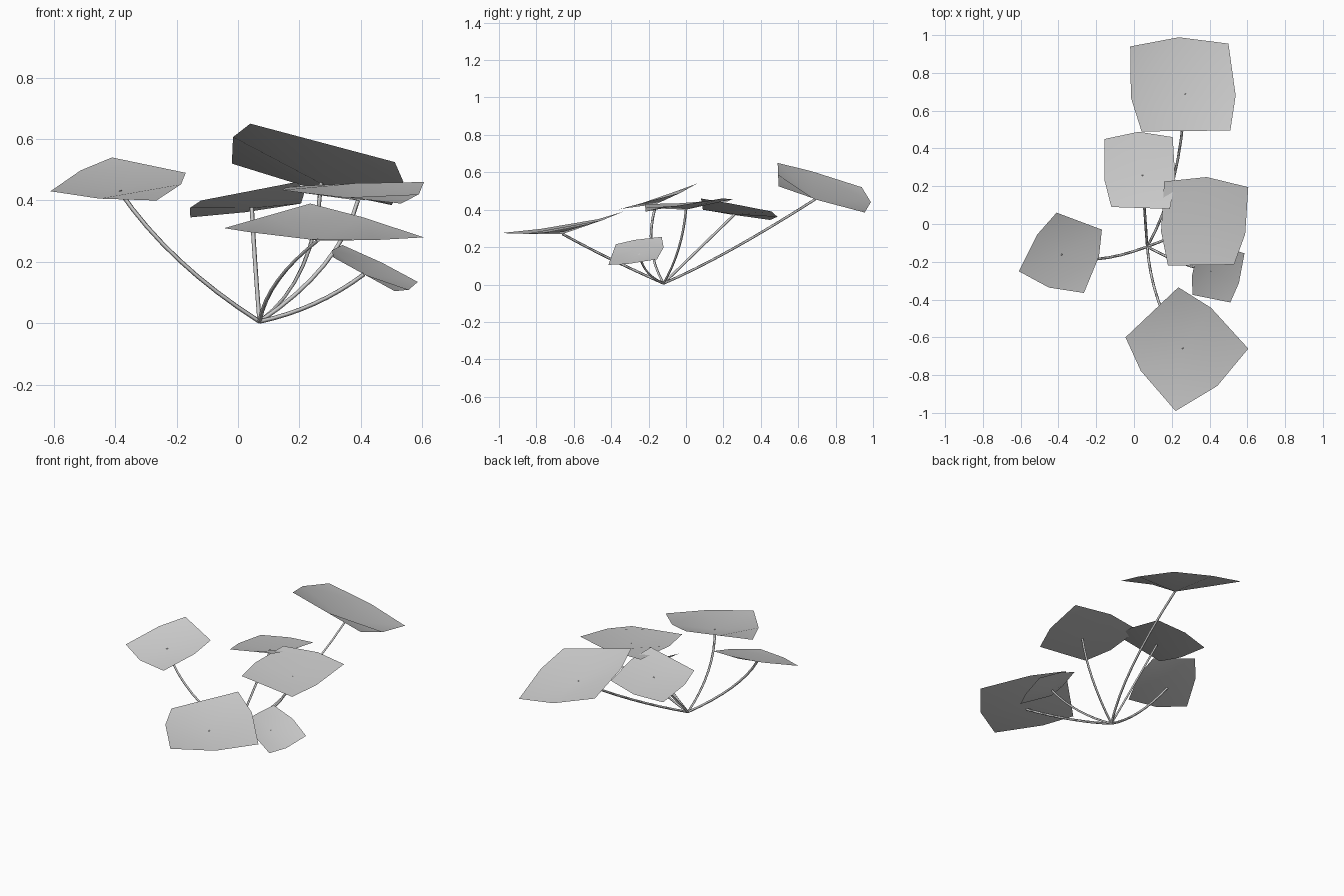
import bpy
from mathutils import Vector

cube = bpy.data.objects.get("Cube")
if cube:
    bpy.data.objects.remove(cube, do_unlink=True)


def make_material(name, colour):
    mat = bpy.data.materials.new(name)
    mat.use_nodes = True
    mat.diffuse_color = colour
    mat.node_tree.nodes["Principled BSDF"].inputs["Base Color"].default_value = colour
    return mat


grey = make_material("pale grey", (0.6, 0.6, 0.6, 1))
ROOT = Vector((0.07, -0.12, 0.006))
STEM_RADIUS = 0.007
STEM_STEPS = 8


def make_leaf(name, corners, centre):
    """Four-panel leaf: flat base edge, bulging sides and rounded far edge."""
    base_l, base_r, far_r, far_l = corners
    base_mid = (base_l + base_r) / 2
    far_mid = (far_l + far_r) / 2
    left_mid = (base_l + far_l) / 2
    right_mid = (base_r + far_r) / 2
    along = far_mid - base_mid
    across = right_mid - left_mid
    far_mid = far_mid + along * 0.09
    left_mid = left_mid - along * 0.1 - across * 0.06
    right_mid = right_mid - along * 0.1 + across * 0.06
    verts = [base_l, base_mid, base_r, left_mid, centre, right_mid,
             far_l, far_mid, far_r]
    faces = [(i, i + 1, i + 4, i + 3) for i in (0, 1, 3, 4)]
    mesh = bpy.data.meshes.new(name)
    mesh.from_pydata(verts, [], faces)
    mesh.materials.append(grey)
    for poly in mesh.polygons:
        poly.use_smooth = True
    leaf = bpy.data.objects.new(name, mesh)
    bpy.context.collection.objects.link(leaf)


def make_stem(name, middle, tip):
    """Thin square tube on an arc from the root through the middle to the tip."""
    control = middle * 2 - (ROOT + tip) / 2
    curve = bpy.data.curves.new(name, "CURVE")
    curve.dimensions = "3D"
    curve.bevel_depth = STEM_RADIUS
    curve.bevel_resolution = 0
    curve.use_fill_caps = True
    spline = curve.splines.new("POLY")
    spline.points.add(STEM_STEPS)
    for i, point in enumerate(spline.points):
        t = i / STEM_STEPS
        pos = ROOT * (1 - t) ** 2 + control * (2 * t * (1 - t)) + tip * t * t
        point.co = (*pos, 1)
    curve.materials.append(grey)
    stem = bpy.data.objects.new(name, curve)
    bpy.context.collection.objects.link(stem)
    bpy.ops.object.select_all(action="DESELECT")
    stem.select_set(True)
    bpy.context.view_layer.objects.active = stem
    bpy.ops.object.convert(target="MESH")


# Each leaf: base left, base right, far right, far left, centre, stem middle
leaves = {
    "back": [(.04, .49, .65), (.51, .495, .525), (.5, .955, .385),
             (-.02, .94, .52), (.27, .69, .455), (.21, .24, .185)],
    "inner_back": [(-.12, .09, .4), (.19, .08, .46), (.205, .46, .39),
                   (-.155, .45, .345), (.045, .26, .375), (.055, .09, .21)],
    "inner_left": [(.18, -.22, .43), (.53, -.215, .39), (.605, .195, .46),
                   (.16, .225, .445), (.39, 0, .4), (.28, -.04, .19)],
    "front": [(.235, -.335, .39), (-.045, -.6, .31), (.22, -.99, .275),
              (.605, -.66, .28), (.26, -.66, .27), (.13, -.41, .14)],
    "right": [(-.17, -.03, .49), (-.41, .06, .54), (-.61, -.25, .43),
              (-.265, -.365, .4), (-.385, -.16, .43), (-.19, -.185, .205)],
    "low_left": [(.31, -.375, .215), (.51, -.415, .105), (.585, -.155, .135),
                 (.34, -.13, .255), (.41, -.25, .16), (.25, -.205, .065)],
}

for name, points in leaves.items():
    *corners, centre, middle = [Vector(p) for p in points]
    make_leaf(name + "_leaf", corners, centre)
    make_stem(name + "_stem", middle, centre)
